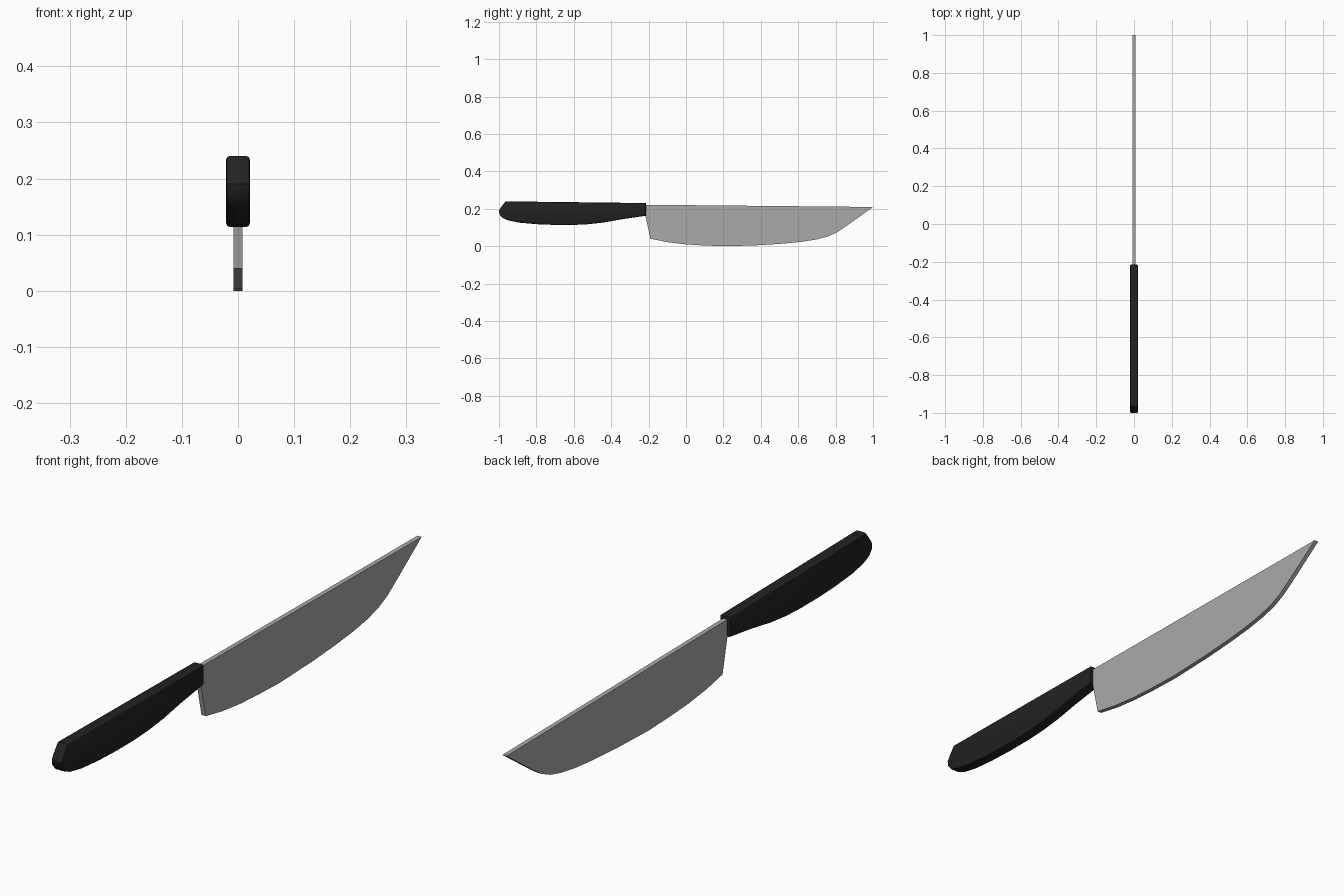
import bpy, bmesh

if "Cube" in bpy.data.objects:
    bpy.data.objects.remove(bpy.data.objects["Cube"])


def material(name, value):
    mat = bpy.data.materials.new(name)
    mat.diffuse_color = (value, value, value, 1)
    mat.use_nodes = True
    mat.node_tree.nodes["Principled BSDF"].inputs["Base Color"].default_value = mat.diffuse_color
    return mat


def slab(name, profile, half_width, mat, bevel=0):
    """Extrude a (y, z) side profile symmetrically across x."""
    bm = bmesh.new()
    face = bm.faces.new([bm.verts.new((-half_width, y, z)) for y, z in profile])
    result = bmesh.ops.extrude_face_region(bm, geom=[face])
    moved = [g for g in result["geom"] if isinstance(g, bmesh.types.BMVert)]
    bmesh.ops.translate(bm, verts=moved, vec=(2 * half_width, 0, 0))
    bmesh.ops.recalc_face_normals(bm, faces=bm.faces[:])
    if bevel:
        # Round only the rims of the two flat sides
        rims = [e for e in bm.edges if abs(e.verts[0].co.x - e.verts[1].co.x) < 1e-6]
        bmesh.ops.bevel(bm, geom=rims, offset=bevel, segments=2, profile=0.5,
                        affect='EDGES', clamp_overlap=True)
    mesh = bpy.data.meshes.new(name)
    bm.to_mesh(mesh)
    bm.free()
    mesh.materials.append(mat)
    obj = bpy.data.objects.new(name, mesh)
    bpy.context.collection.objects.link(obj)
    bpy.ops.object.select_all(action='DESELECT')
    obj.select_set(True)
    bpy.context.view_layer.objects.active = obj
    bpy.ops.object.shade_smooth_by_angle(angle=0.52)
    return obj


steel = material("steel grey", 0.40)
black = material("handle black", 0.016)

# Blade: straight spine, angled heel, curved cutting edge
slab("blade", [
    (-0.23, 0.222), (-0.23, 0.165), (-0.217, 0.163), (-0.19, 0.04),
    (-0.1, 0.022), (0.0, 0.010), (0.1, 0.004), (0.22, 0.0), (0.4, 0.006),
    (0.52, 0.014), (0.62, 0.024), (0.70, 0.037), (0.76, 0.053),
    (0.81, 0.076), (0.87, 0.117), (1.0, 0.21),
], 0.008, steel)

# Handle: flat back, swelling belly, rounded butt
slab("handle", [
    (-0.965, 0.24), (-0.99, 0.207), (-1.0, 0.19), (-0.997, 0.17),
    (-0.982, 0.152), (-0.95, 0.138), (-0.89, 0.126), (-0.80, 0.118),
    (-0.70, 0.114), (-0.60, 0.114), (-0.52, 0.118), (-0.44, 0.127),
    (-0.34, 0.145), (-0.215, 0.163), (-0.215, 0.231),
], 0.021, black, 0.006)
